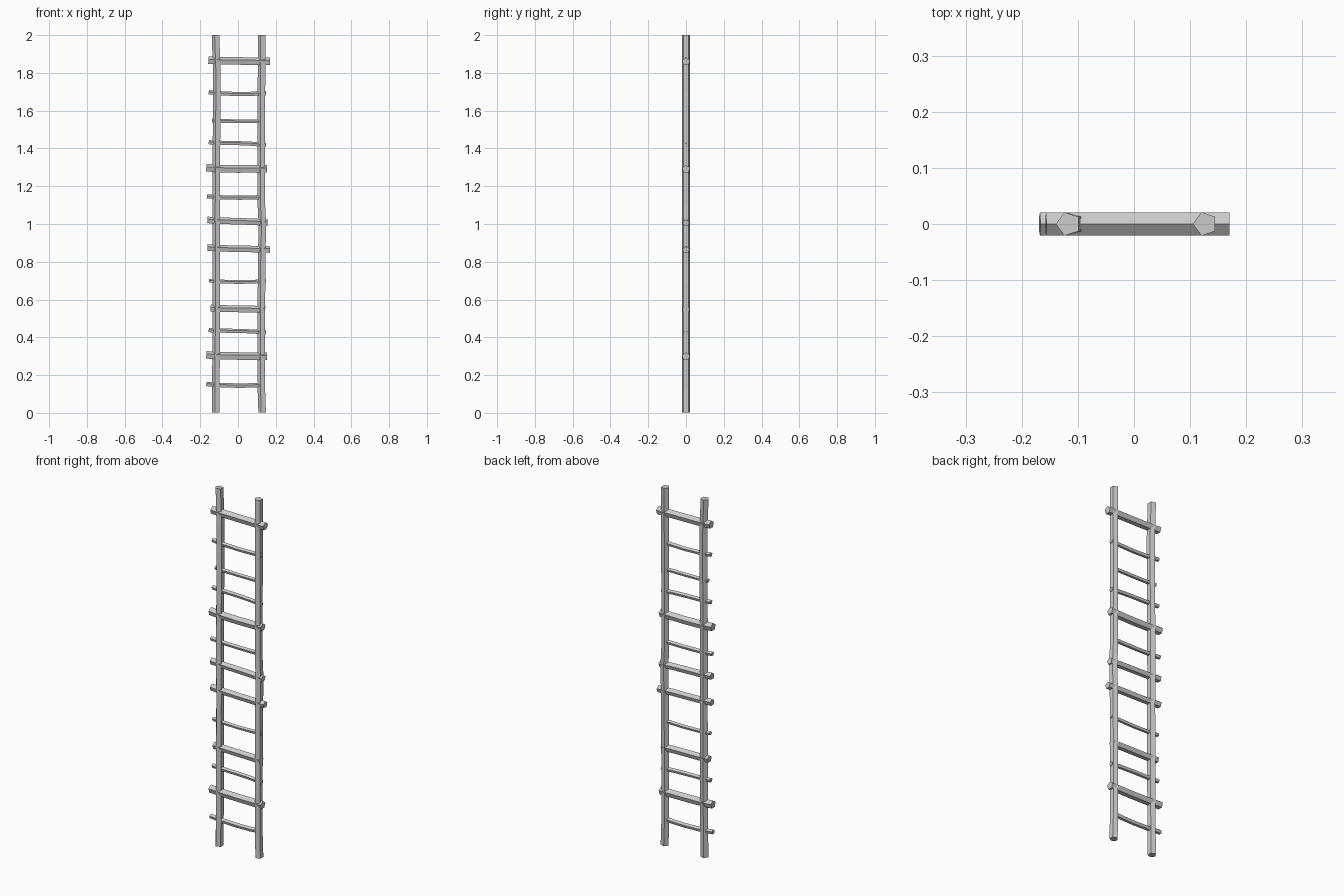
import bpy, bmesh, math
from mathutils import Vector

if "Cube" in bpy.data.objects:
    bpy.data.objects.remove(bpy.data.objects["Cube"])

SIDES = 5


def pole(name, path, radius, start):
    """Low-poly pole swept along a bent (x, z) path; start is the first corner's direction."""
    pts = [Vector((x, 0, z)) for x, z in path]
    bm = bmesh.new()
    rings = []
    for i, p in enumerate(pts):
        t = (pts[min(i + 1, len(pts) - 1)] - pts[max(i - 1, 0)]).normalized()
        u = (start - t * start.dot(t)).normalized()
        v = t.cross(u)
        rings.append([bm.verts.new(p + radius * (math.cos(a) * u + math.sin(a) * v))
                      for a in (k * math.tau / SIDES for k in range(SIDES))])
    for a, b in zip(rings, rings[1:]):
        for k in range(SIDES):
            n = (k + 1) % SIDES
            bm.faces.new((a[k], a[n], b[n], b[k]))
    bm.faces.new(rings[0][::-1])
    bm.faces.new(rings[-1])
    bmesh.ops.recalc_face_normals(bm, faces=bm.faces)
    me = bpy.data.meshes.new(name)
    bm.to_mesh(me)
    bm.free()
    ob = bpy.data.objects.new(name, me)
    bpy.context.collection.objects.link(ob)
    return ob


# Two uprights, slightly crooked
LEFT = Vector((-1, 0, 0))
pole("left_rail", [(-.116, .002), (-.114, .3), (-.113, .6), (-.112, .85), (-.114, 1.05),
                   (-.112, 1.4), (-.110, 1.8), (-.117, 2.0)], .022, LEFT)
pole("right_rail", [(.130, .002), (.126, .12), (.126, .5), (.127, .8), (.130, .94), (.130, 1.02),
                    (.126, 1.1), (.126, 1.5), (.127, 2.0)], .022, LEFT)

# Rungs: left end x, right end x, left z, middle z, right z, radius
rungs = [
    (-.168, .112, .152, .143, .147, .013),
    (-.168, .154, .305, .299, .298, .022),
    (-.155, .148, .437, .433, .424, .012),
    (-.145, .144, .553, .549, .545, .020),
    (-.153, .148, .699, .692, .696, .011),
    (-.162, .169, .874, .867, .863, .019),
    (-.162, .157, 1.020, 1.013, 1.005, .019),
    (-.165, .112, 1.145, 1.138, 1.139, .012),
    (-.168, .154, 1.296, 1.289, 1.291, .022),
    (-.155, .148, 1.432, 1.427, 1.416, .012),
    (-.138, .143, 1.547, 1.543, 1.543, .011),
    (-.155, .148, 1.697, 1.687, 1.691, .012),
    (-.157, .170, 1.865, 1.861, 1.859, .022),
]
for i, (x0, x1, z0, zm, z1, r) in enumerate(rungs, 1):
    path = [(x0, z0), (-.09, (z0 + 2 * zm) / 3), (0, zm), (.08, (z1 + 2 * zm) / 3), (x1, z1)]
    pole(f"rung_{i}", path, r, Vector((0, 0, 1)))
